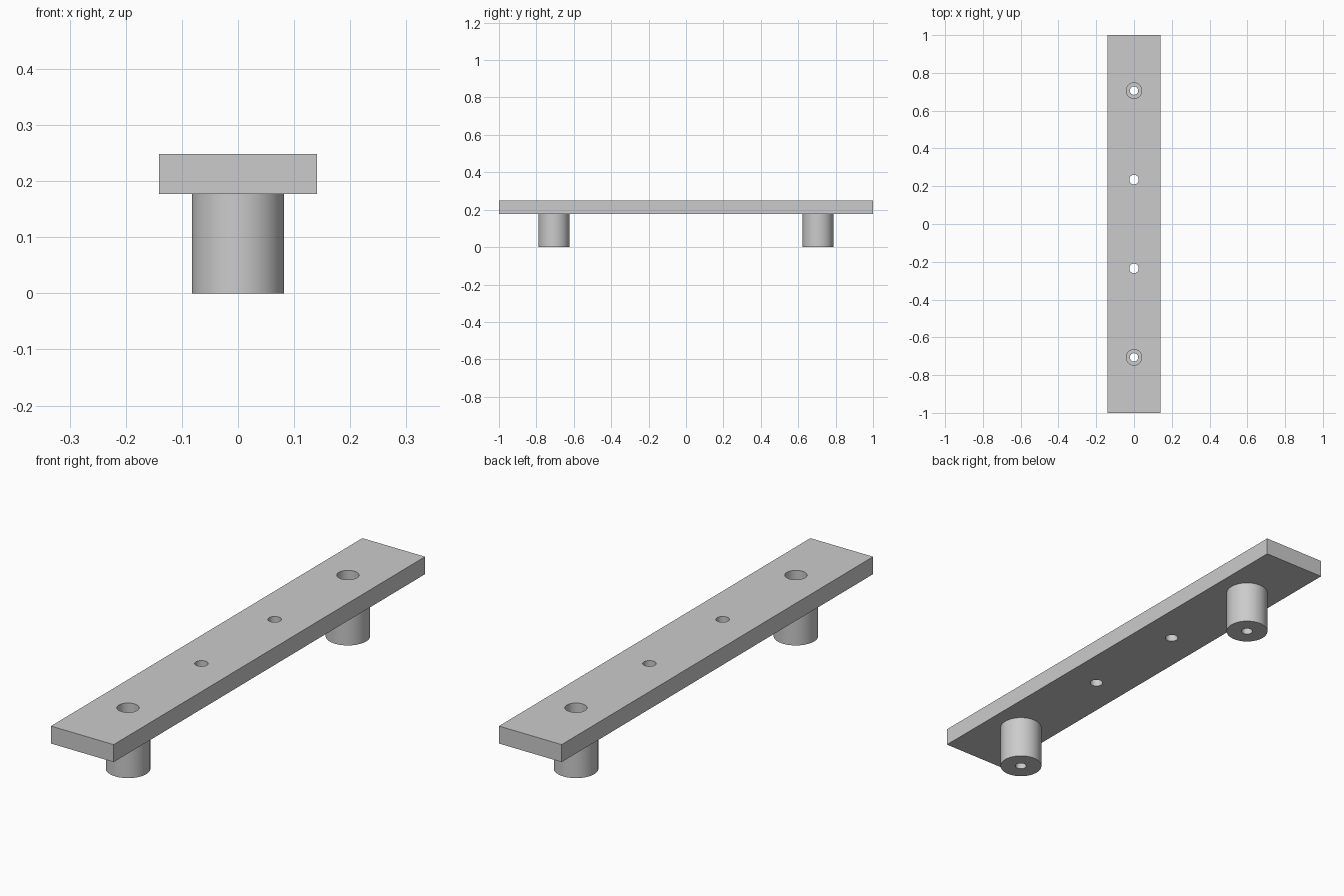
import bpy
import bmesh
import math
from mathutils import Vector

HALF_WIDTH, HALF_LENGTH = 0.141, 1.0
PLATE_BOTTOM, PLATE_TOP = 0.177, 0.248
POST_Y, POST_RADIUS = 0.706, 0.082
BORE_RADIUS, SCREW_RADIUS, BORE_FLOOR = 0.041, 0.022, 0.118
HOLE_Y, HOLE_RADIUS = 0.235, 0.025
SIDES = 64

cube = bpy.data.objects.get("Cube")
if cube:
    bpy.data.objects.remove(cube, do_unlink=True)

grey = bpy.data.materials.new("plain grey")
grey.use_nodes = True
colour = (0.6, 0.6, 0.6, 1)
grey.diffuse_color = colour
grey.node_tree.nodes["Principled BSDF"].inputs["Base Color"].default_value = colour


def add_object(name, bm):
    bmesh.ops.recalc_face_normals(bm, faces=bm.faces)
    mesh = bpy.data.meshes.new(name)
    bm.to_mesh(mesh)
    bm.free()
    mesh.materials.append(grey)
    obj = bpy.data.objects.new(name, mesh)
    bpy.context.collection.objects.link(obj)
    return obj


def select_only(obj):
    bpy.ops.object.select_all(action="DESELECT")
    obj.select_set(True)
    bpy.context.view_layer.objects.active = obj


def smooth(obj):
    select_only(obj)
    bpy.ops.object.shade_smooth_by_angle(angle=math.radians(30))


def drill(obj, y, radius):
    """Cut a round vertical hole through the object."""
    bm = bmesh.new()
    bmesh.ops.create_cone(bm, cap_ends=True, segments=SIDES, radius1=radius,
                          radius2=radius, depth=1)
    cutter = add_object("hole_cutter", bm)
    cutter.location = (0, y, PLATE_TOP)
    cutter.hide_render = True
    cut = obj.modifiers.new("hole", "BOOLEAN")
    cut.operation, cut.solver, cut.object = "DIFFERENCE", "EXACT", cutter
    select_only(obj)
    bpy.ops.object.modifier_apply(modifier=cut.name)
    bpy.data.objects.remove(cutter, do_unlink=True)


def add_post(name, y):
    """Revolve a closed section into a post with a stepped bore."""
    section = [(POST_RADIUS, 0), (POST_RADIUS, PLATE_BOTTOM),
               (BORE_RADIUS, PLATE_BOTTOM), (BORE_RADIUS, BORE_FLOOR),
               (SCREW_RADIUS, BORE_FLOOR), (SCREW_RADIUS, 0)]
    bm = bmesh.new()
    verts = [bm.verts.new((r, 0, z)) for r, z in section]
    edges = [bm.edges.new((verts[i - 1], verts[i])) for i in range(len(verts))]
    bmesh.ops.spin(bm, geom=verts + edges, cent=Vector(), axis=Vector((0, 0, 1)),
                   angle=math.tau, steps=SIDES)
    bmesh.ops.remove_doubles(bm, verts=bm.verts, dist=0.0001)
    post = add_object(name, bm)
    post.location.y = y
    smooth(post)


# Flat bar with two counterbores and two small holes
bm = bmesh.new()
bmesh.ops.create_cube(bm, size=2)
bmesh.ops.scale(bm, verts=bm.verts,
                vec=(HALF_WIDTH, HALF_LENGTH, (PLATE_TOP - PLATE_BOTTOM) / 2))
bmesh.ops.translate(bm, verts=bm.verts, vec=(0, 0, (PLATE_TOP + PLATE_BOTTOM) / 2))
plate = add_object("mounting_plate", bm)
for side in (-1, 1):
    drill(plate, side * POST_Y, BORE_RADIUS)
    drill(plate, side * HOLE_Y, HOLE_RADIUS)
smooth(plate)

# Round standoff posts
add_post("front_post", -POST_Y)
add_post("back_post", POST_Y)
